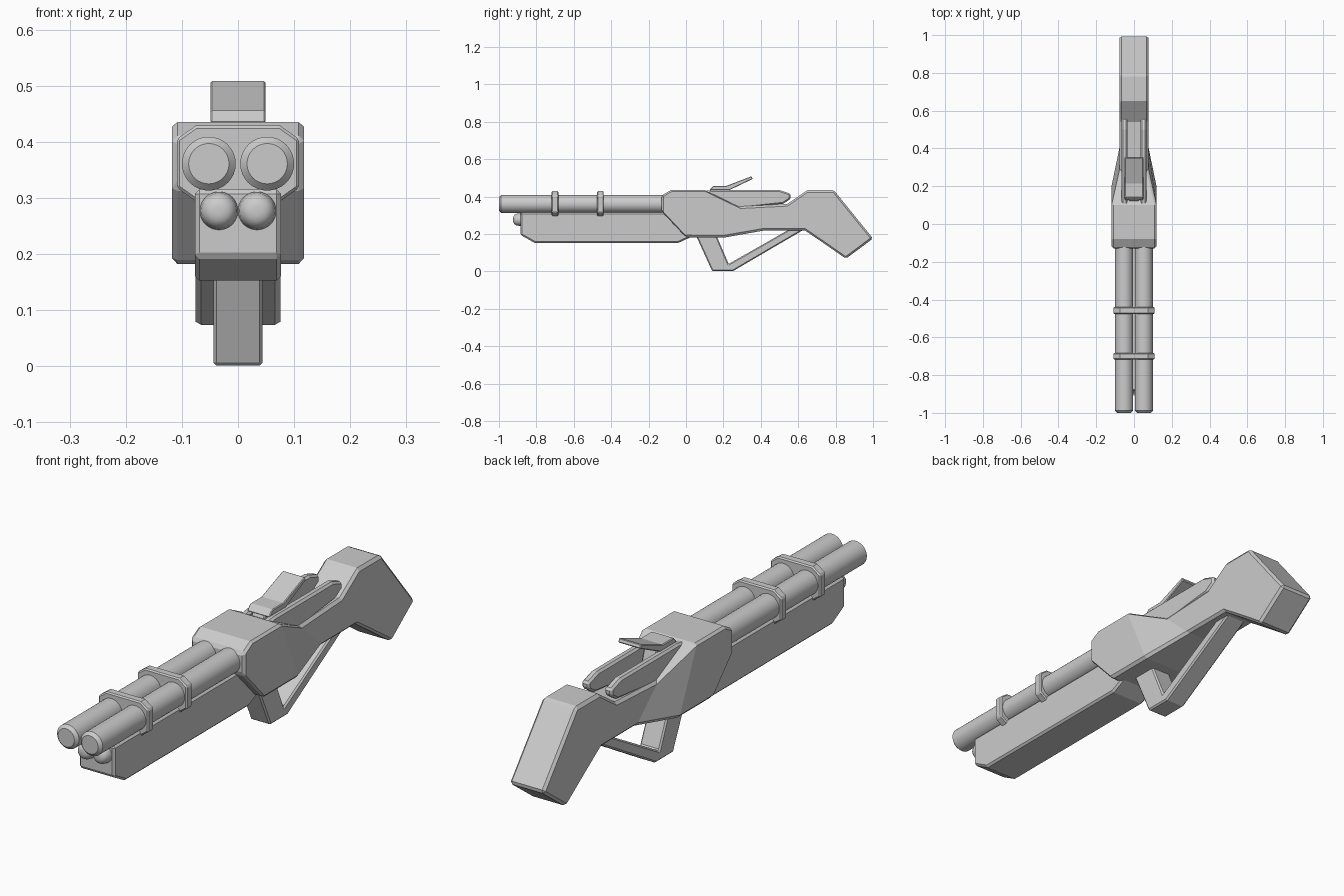
import bpy, bmesh, math

if "Cube" in bpy.data.objects:
    bpy.data.objects.remove(bpy.data.objects["Cube"])


def finish(name, bm, bevel=0.0, smooth=False):
    bmesh.ops.recalc_face_normals(bm, faces=bm.faces[:])
    me = bpy.data.meshes.new(name)
    bm.to_mesh(me)
    bm.free()
    ob = bpy.data.objects.new(name, me)
    bpy.context.collection.objects.link(ob)
    if smooth:
        me.shade_smooth()
        me.set_sharp_from_angle(angle=math.radians(30))
    if bevel:
        m = ob.modifiers.new("edge_bevel", 'BEVEL')
        m.width = bevel
        m.segments = 1
        m.limit_method = 'ANGLE'
        m.angle_limit = math.radians(40)
    return ob


def slab(name, pts, x0, x1, bevel=0.006):
    """Side profile in (y, z), extruded from x0 to x1."""
    bm = bmesh.new()
    f = bm.faces.new([bm.verts.new((x0, y, z)) for y, z in pts])
    ext = bmesh.ops.extrude_face_region(bm, geom=[f])
    for v in ext["geom"]:
        if isinstance(v, bmesh.types.BMVert):
            v.co.x = x1
    return finish(name, bm, bevel)


def skin(bm, rings):
    """Bridge closed rings of points and cap both ends."""
    rows = [[bm.verts.new(p) for p in r] for r in rings]
    n = len(rows[0])
    for a, b in zip(rows, rows[1:]):
        for i in range(n):
            bm.faces.new((a[i], a[(i + 1) % n], b[(i + 1) % n], b[i]))
    bm.faces.new(rows[0])
    bm.faces.new(rows[-1])


def tube(name, x, z, rings, sides=32):
    """Round bar along y from (y, radius) rings."""
    bm = bmesh.new()
    ang = [2 * math.pi * i / sides for i in range(sides)]
    skin(bm, [[(x + r * math.cos(a), y, z + r * math.sin(a)) for a in ang]
              for y, r in rings])
    return finish(name, bm, smooth=True)


# Receiver and stock: sections of (top y, top z, bottom y, bottom z, half width)
sections = [
    (-0.13, 0.406, -0.13, 0.32, 0.118),
    (-0.08, 0.435, 0.0, 0.182, 0.118),
    (0.10, 0.435, 0.21, 0.182, 0.118),
    (0.28, 0.347, 0.42, 0.219, 0.076),
    (0.54, 0.360, 0.57, 0.219, 0.076),
    (0.65, 0.435, 0.636, 0.219, 0.076),
    (0.79, 0.435, 0.73, 0.155, 0.076),
    (1.0, 0.176, 0.855, 0.068, 0.076),
]
bm = bmesh.new()
skin(bm, [[(-w, ty, tz), (w, ty, tz), (w, by, bz), (-w, by, bz)]
          for ty, tz, by, bz, w in sections])
finish("receiver_and_stock", bm, 0.010)

# Forend below the barrels
slab("forend", [(-0.885, 0.315), (-0.885, 0.195), (-0.81, 0.153), (-0.04, 0.153),
                (0.04, 0.19), (0.04, 0.315)], -0.077, 0.077, 0.008)

# Barrels, magazine tubes and top rails, one per side
for side, s in (("left", -1), ("right", 1)):
    tube("barrel_" + side, s * 0.052, 0.361,
         [(-1.0, 0.036), (-0.988, 0.048), (-0.05, 0.048)])
    dome = [(-0.888 - 0.036 * math.sin(t), 0.034 * math.cos(t) ** 0.6)
            for t in [math.radians(d) for d in (85, 70, 50, 30, 0)]]
    tube("magazine_tube_" + side, s * 0.034, 0.277, dome + [(-0.85, 0.034)])
    slab("top_rail_" + side,
         [(0.06, 0.425), (0.14, 0.435), (0.50, 0.435), (0.56, 0.415), (0.56, 0.388),
          (0.52, 0.362), (0.28, 0.335), (0.12, 0.38)], s * 0.034, s * 0.066, 0.008)

# Bands around both barrels
for i, y in enumerate((-0.70, -0.458)):
    outline = [(-0.109, 0.318), (-0.075, 0.294), (0.075, 0.294), (0.109, 0.318),
               (0.109, 0.405), (0.075, 0.429), (-0.075, 0.429), (-0.109, 0.405)]
    bm = bmesh.new()
    skin(bm, [[(x, y + d, z) for x, z in outline] for d in (-0.018, 0.018)])
    finish(f"barrel_band_{i + 1}", bm, 0.005)

# Top lever with its mount
slab("top_lever", [(0.125, 0.434), (0.145, 0.457), (0.215, 0.457), (0.35, 0.509),
                   (0.356, 0.494), (0.23, 0.434)], -0.049, 0.049, 0.003)
slab("lever_mount", [(0.10, 0.38), (0.13, 0.437), (0.22, 0.437), (0.25, 0.34)],
     -0.028, 0.028, 0.004)

# Trigger guard loop
slab("trigger_guard", [(0.045, 0.21), (0.14, 0.001), (0.25, 0.001), (0.65, 0.235),
                       (0.57, 0.235), (0.228, 0.04), (0.155, 0.21)],
     -0.044, 0.044, 0.006)
